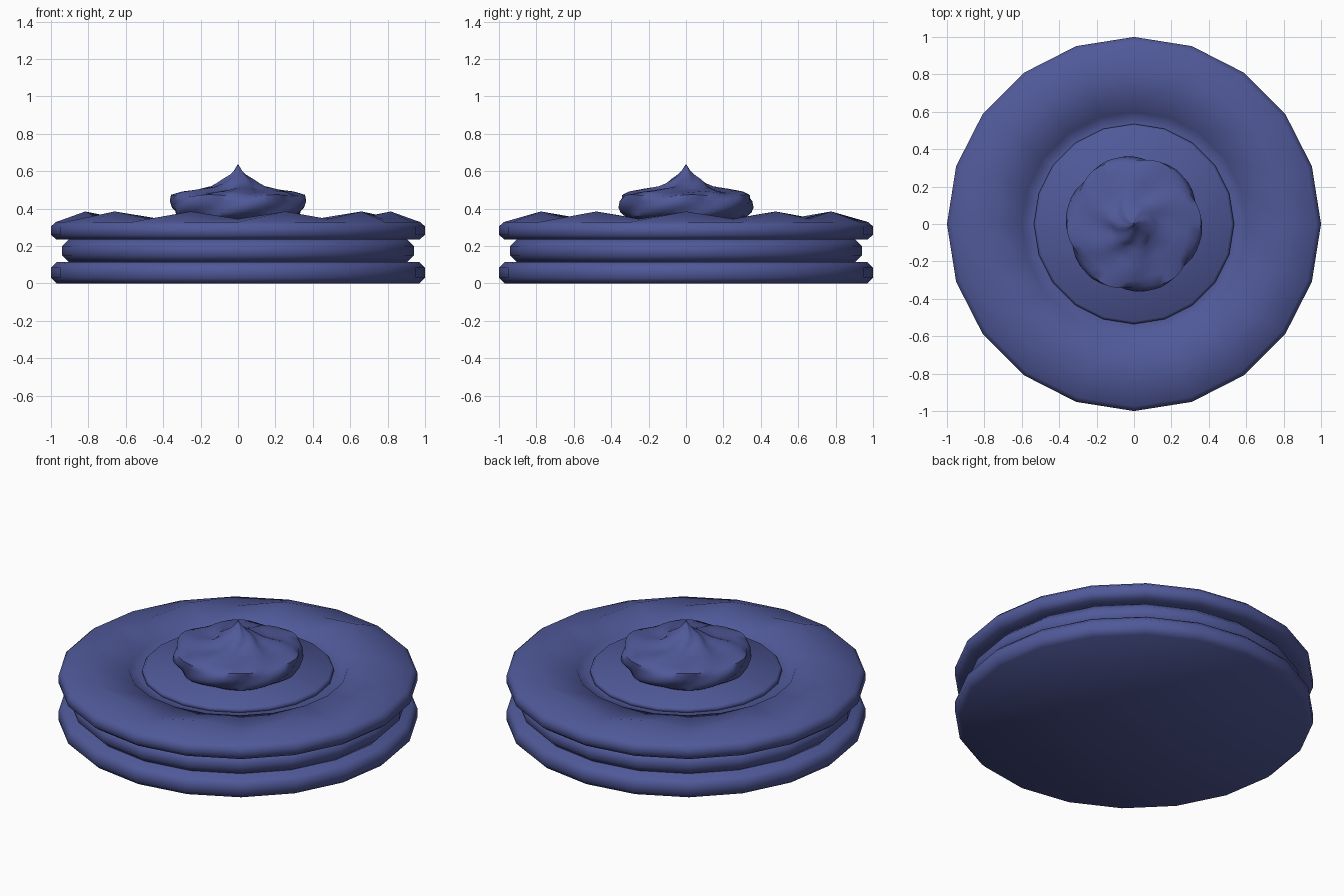
import bpy
from math import sin, cos, pi, radians

if "Cube" in bpy.data.objects:
    bpy.data.objects.remove(bpy.data.objects["Cube"])

mat = bpy.data.materials.new("blue")
mat.diffuse_color = (0.08, 0.10, 0.32, 1)
mat.use_nodes = True
mat.node_tree.nodes["Principled BSDF"].inputs["Base Color"].default_value = mat.diffuse_color


def loft(name, rings, n, shape=None, angle=60):
    """Skin (radius, z) rings; shape(i, theta, r, z) may alter each point."""
    verts, faces = [], []
    for i, (r, z) in enumerate(rings):
        for k in range(n):
            t = 2 * pi * k / n
            rr, zz = shape(i, t, r, z) if shape else (r, z)
            verts.append((rr * cos(t), rr * sin(t), zz))
    for i in range(len(rings) - 1):
        for k in range(n):
            a, b = i * n + k, i * n + (k + 1) % n
            faces.append((a, b, b + n, a + n))
    last = (len(rings) - 1) * n
    faces.append(tuple(reversed(range(n))))
    faces.append(tuple(range(last, last + n)))
    me = bpy.data.meshes.new(name)
    me.from_pydata(verts, [], faces)
    me.polygons.foreach_set("use_smooth", [True] * len(me.polygons))
    me.set_sharp_from_angle(angle=radians(angle))
    me.materials.append(mat)
    ob = bpy.data.objects.new(name, me)
    bpy.context.collection.objects.link(ob)
    return ob


def bevelled_disc(name, r, z0, z1, b):
    return loft(name, [(r - b, z0), (r, z0 + b), (r, z1 - b), (r - b, z1)], 20)


# stacked layers
bevelled_disc("bottom_layer", 1.0, 0.0, 0.115, 0.03)
bevelled_disc("filling_layer", 0.94, 0.115, 0.235, 0.035)

# top layer: ten gentle peaks around the crown, sunken centre
WAVE = 5


def wavy(i, t, r, z):
    if i == WAVE:
        z += 0.02 * cos(10 * t)
    return r, z


loft("top_layer", [(0.90, 0.235), (0.97, 0.235), (1.0, 0.26), (1.0, 0.305),
                   (0.975, 0.328), (0.816, 0.365), (0.61, 0.336),
                   (0.60, 0.32), (0.54, 0.315)], 20, wavy)

# raised plate in the centre
bevelled_disc("centre_disc", 0.535, 0.305, 0.347, 0.014)

# whipped cream: lobed rings twisting upward
cream = [(0.29, 0.34), (0.335, 0.36), (0.35, 0.378), (0.365, 0.405),
         (0.368, 0.44), (0.36, 0.475), (0.31, 0.492), (0.23, 0.506),
         (0.15, 0.52), (0.118, 0.535), (0.085, 0.557), (0.045, 0.582),
         (0.02, 0.608), (0.003, 0.635)]


def swirl(i, t, r, z):
    twist = radians(13 * i)
    lobe = 0.5 - 0.5 * cos(6 * (t - twist))
    dip = 0.012 * lobe if 5 <= i <= 8 else 0
    depth = 0.06 if i < 7 else 0.16
    return r * (1 - depth * lobe), z - dip


loft("cream_swirl", cream, 48, swirl, 50)
